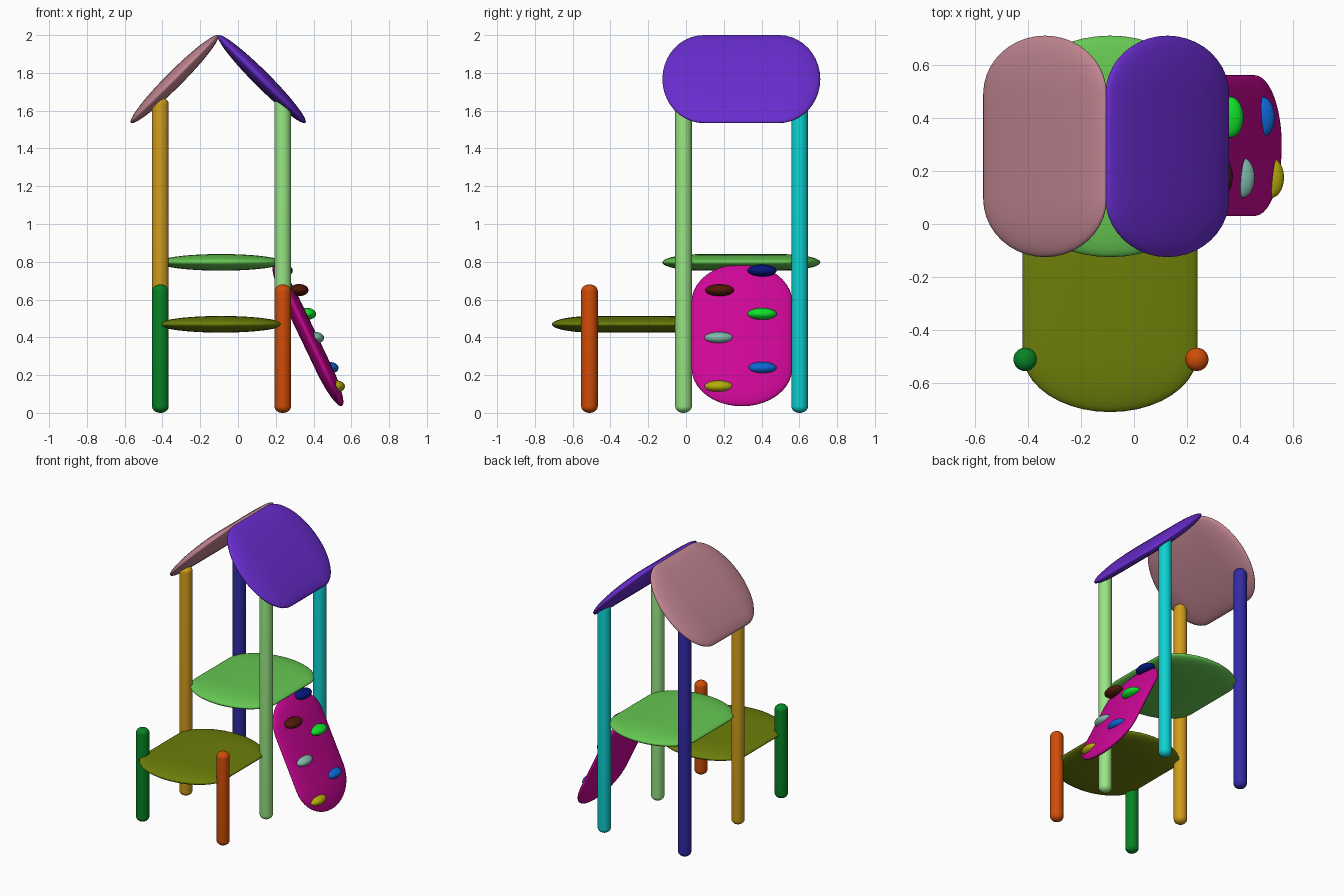
import bpy, bmesh
from math import sin, cos, pi, radians
from mathutils import Matrix, Vector

if "Cube" in bpy.data.objects:
    bpy.data.objects.remove(bpy.data.objects["Cube"])

SEG, CAP = 48, 10
CX, CY = -0.09, 0.293          # tower centre
LAY = Matrix.Rotation(-pi / 2, 4, 'X')   # lays a part's length along y


def linear(rgb):
    """Display colour (0-255) to linear colour."""
    return [(c / 255) ** 2.2 for c in rgb]


def pod(name, rx, ry, half, cap, loc, color, rot=Matrix.Identity(4)):
    """Elliptical bar along local z with rounded ends of depth `cap`."""
    # profile: (height, radius factor) from bottom cap to top cap
    prof = [(half - cap + cap * sin(pi / 2 * i / CAP), cos(pi / 2 * i / CAP))
            for i in range(CAP)]
    lower = [(-z, s) for z, s in reversed(prof)]
    if cap >= half:                      # plain ellipsoid: one equator ring
        lower.pop()
    prof = lower + prof
    bm = bmesh.new()
    rings = [[bm.verts.new((rx * s * cos(2 * pi * k / SEG),
                            ry * s * sin(2 * pi * k / SEG), z))
              for k in range(SEG)] for z, s in prof]
    for a, b in zip(rings, rings[1:]):
        for k in range(SEG):
            n = (k + 1) % SEG
            bm.faces.new((a[k], a[n], b[n], b[k]))
    for ring, z in ((rings[0], -half), (rings[-1], half)):
        tip = bm.verts.new((0, 0, z))
        for k in range(SEG):
            bm.faces.new((ring[k], ring[(k + 1) % SEG], tip))
    bmesh.ops.recalc_face_normals(bm, faces=bm.faces)
    for f in bm.faces:
        f.smooth = True
    bm.transform(Matrix.Translation(Vector(loc)) @ rot)
    me = bpy.data.meshes.new(name)
    bm.to_mesh(me)
    bm.free()
    ob = bpy.data.objects.new(name, me)
    bpy.context.collection.objects.link(ob)
    mat = bpy.data.materials.new(name + "_color")
    mat.diffuse_color = (*linear(color), 1)
    mat.use_nodes = True
    mat.node_tree.nodes["Principled BSDF"].inputs["Base Color"].default_value = mat.diffuse_color
    me.materials.append(mat)
    return ob


# posts: four tall ones for the tower, two short ones in front
for name, side, y, top, col in (
        ("front_left_post", -1, -0.013, 1.67, (208, 155, 33)),
        ("front_right_post", 1, -0.013, 1.67, (150, 228, 130)),
        ("back_left_post", -1, 0.602, 1.67, (54, 46, 165)),
        ("back_right_post", 1, 0.602, 1.67, (22, 207, 207)),
        ("step_left_post", -1, -0.511, 0.68, (16, 130, 40)),
        ("step_right_post", 1, -0.511, 0.68, (206, 78, 16))):
    pod(name, 0.044, 0.044, top / 2, 0.035,
        (-0.087 + side * 0.324, y, top / 2), col)

# platforms
pod("upper_platform", 0.33, 0.044, 0.418, 0.22, (CX, CY, 0.797),
    (102, 198, 83), LAY)
pod("lower_platform", 0.33, 0.044, 0.418, 0.22, (CX, -0.292, 0.469),
    (108, 125, 18), LAY)

# roof panels meeting at the ridge
for name, side, col in (("left_roof_panel", -1, (192, 132, 144)),
                        ("right_roof_panel", 1, (105, 48, 206))):
    pod(name, 0.327, 0.043, 0.418, 0.22, (-0.105 + side * 0.231, CY, 1.767),
        col, Matrix.Rotation(side * pi / 4, 4, 'Y') @ LAY)

# leaning climbing wall
pod("climbing_wall", 0.043, 0.266, 0.417, 0.22, (0.37, 0.296, 0.412),
    (204, 15, 149), Matrix.Rotation(radians(-25.6), 4, 'Y'))

# climbing holds: x of outer tip, y, z, colour
for i, (tip, y, z, col) in enumerate((
        (0.29, 0.403, 0.753, (12, 27, 120)),
        (0.373, 0.178, 0.650, (82, 30, 18)),
        (0.413, 0.403, 0.524, (22, 225, 45)),
        (0.456, 0.175, 0.397, (128, 185, 170)),
        (0.532, 0.403, 0.238, (20, 103, 212)),
        (0.566, 0.175, 0.140, (182, 172, 18)))):
    pod(f"climbing_hold_{i + 1}", 0.05, 0.032, 0.077, 0.077,
        (tip - 0.05, y, z), col, LAY)
